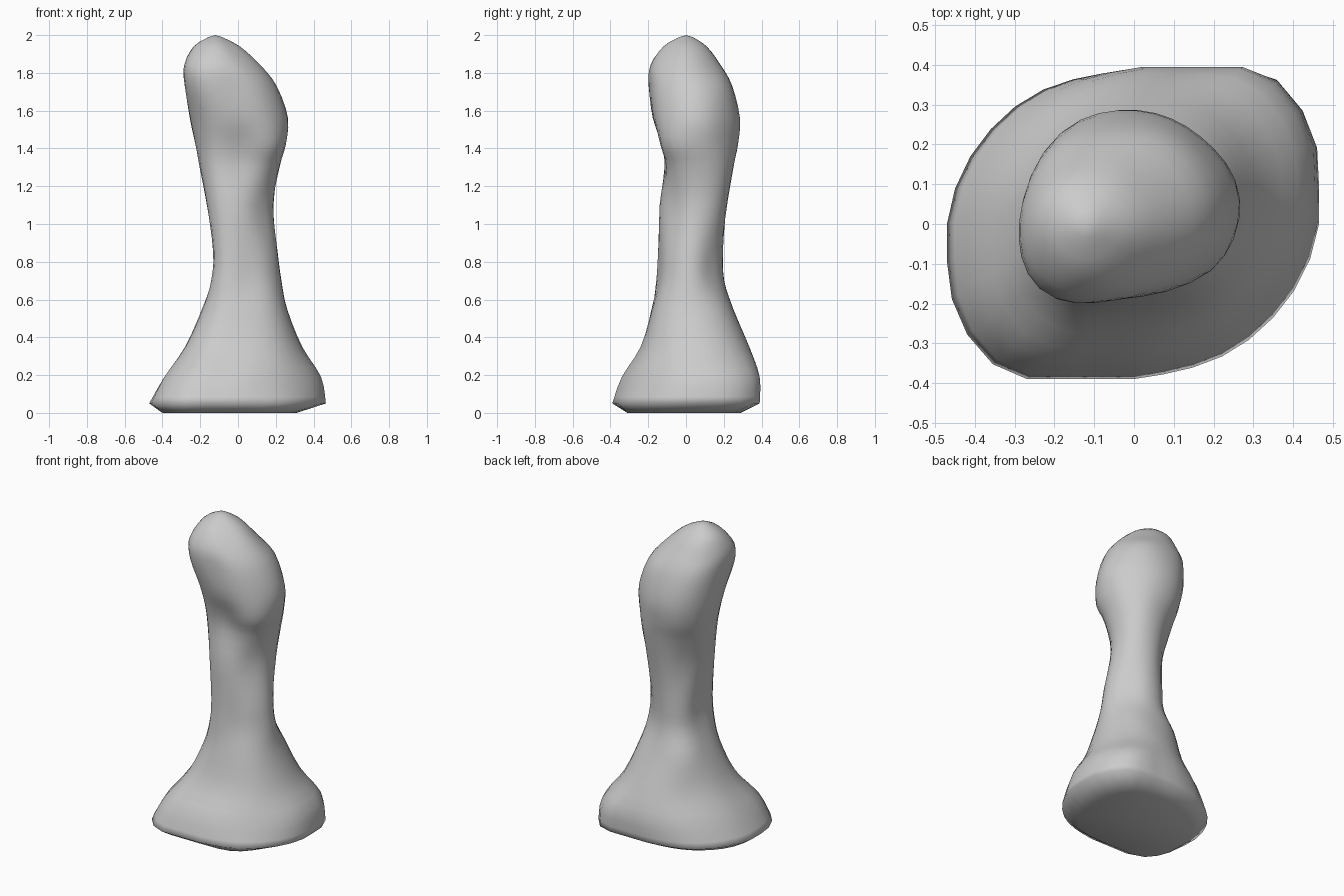
import bpy, bmesh, math
from mathutils import Vector

if "Cube" in bpy.data.objects:
    bpy.data.objects.remove(bpy.data.objects["Cube"])

# Section extents: z, x min/max, y min/max, then min/max along the two diagonals
SECTIONS = [
    (0.00, -.40, .31, -.31, .29, -.43, .33, -.33, .33),
    (0.05, -.47, .465, -.39, .39, -.50, .51, -.41, .42),
    (0.19, -.39, .44, -.34, .39, -.43, .49, -.36, .37),
    (0.35, -.28, .34, -.24, .335, -.29, .37, -.29, .29),
    (0.55, -.19, .26, -.18, .25, -.20, .275, -.23, .24),
    (0.70, -.135, .23, -.145, .20, -.17, .21, -.19, .18),
    (0.85, -.12, .21, -.135, .195, -.16, .20, -.17, .17),
    (1.10, -.16, .185, -.135, .215, -.165, .23, -.13, .17),
    (1.30, -.20, .22, -.105, .25, -.17, .26, -.165, .22),
    (1.42, -.225, .25, -.125, .275, -.185, .27, -.215, .265),
    (1.56, -.255, .265, -.175, .285, -.22, .27, -.215, .29),
    (1.73, -.28, .205, -.19, .245, -.275, .225, -.18, .285),
    (1.84, -.285, .12, -.185, .185, -.275, .13, -.12, .25),
    (1.94, -.235, .01, -.12, .11, -.20, .035, -.03, .20),
    (1.99, -.155, -.085, -.035, .035, -.12, -.05, .05, .12),
]
SEGMENTS = 32


def catmull(a, b, c, d, t):
    return b + 0.5 * t * (c - a + t * (2 * a - 5 * b + 4 * c - d + t * (3 * (b - c) + d - a)))


def ring(section):
    """Turn eight directional extents into a smooth closed outline."""
    z, x0, x1, y0, y1, u0, u1, v0, v1 = section
    centre = Vector(((x0 + x1) / 2, (y0 + y1) / 2))
    extents = (x1, u1, y1, v1, -x0, -u0, -y0, -v0)
    radii = []
    for k, e in enumerate(extents):
        n = Vector((math.cos(k * math.pi / 4), math.sin(k * math.pi / 4)))
        radii.append(e - centre.dot(n))
    points = []
    for s in range(SEGMENTS):
        f = s * 8 / SEGMENTS
        k = int(f)
        r = catmull(*(radii[(k + j) % 8] for j in (-1, 0, 1, 2)), f - k)
        a = s * math.tau / SEGMENTS
        x, y = centre.x + r * math.cos(a), centre.y + r * math.sin(a)
        if z < 0.5:  # flat-sided pedestal
            x, y = min(max(x, x0), x1), min(max(y, y0), y1)
        points.append((x, y, z))
    return points


# Refine the sections above the bevelled foot
rows = [SECTIONS[0]]
upper = SECTIONS[1:]
last = len(upper) - 1
for i in range(last):
    near = [upper[min(max(i + j, 0), last)] for j in (-1, 0, 1, 2)]
    for t in (0, 1 / 3, 2 / 3):
        rows.append(tuple(catmull(*vals, t) for vals in zip(*near)))
rows.append(upper[-1])

# Flared pedestal, narrow shaft and leaning head as one loft
bm = bmesh.new()
loops = [[bm.verts.new(p) for p in ring(r)] for r in rows]
for lower, higher in zip(loops, loops[1:]):
    for s in range(SEGMENTS):
        n = (s + 1) % SEGMENTS
        bm.faces.new((lower[s], lower[n], higher[n], higher[s]))
bm.faces.new(loops[0][::-1])
tip = bm.verts.new((-0.12, 0, 2.0))
for s in range(SEGMENTS):
    bm.faces.new((loops[-1][s], loops[-1][(s + 1) % SEGMENTS], tip))
bmesh.ops.recalc_face_normals(bm, faces=bm.faces)
mesh = bpy.data.meshes.new("pillar_body")
bm.to_mesh(mesh)
bm.free()

# Smooth all over, including the soft foot edge
for face in mesh.polygons:
    face.use_smooth = True
body = bpy.data.objects.new("pillar_body", mesh)
bpy.context.collection.objects.link(body)
